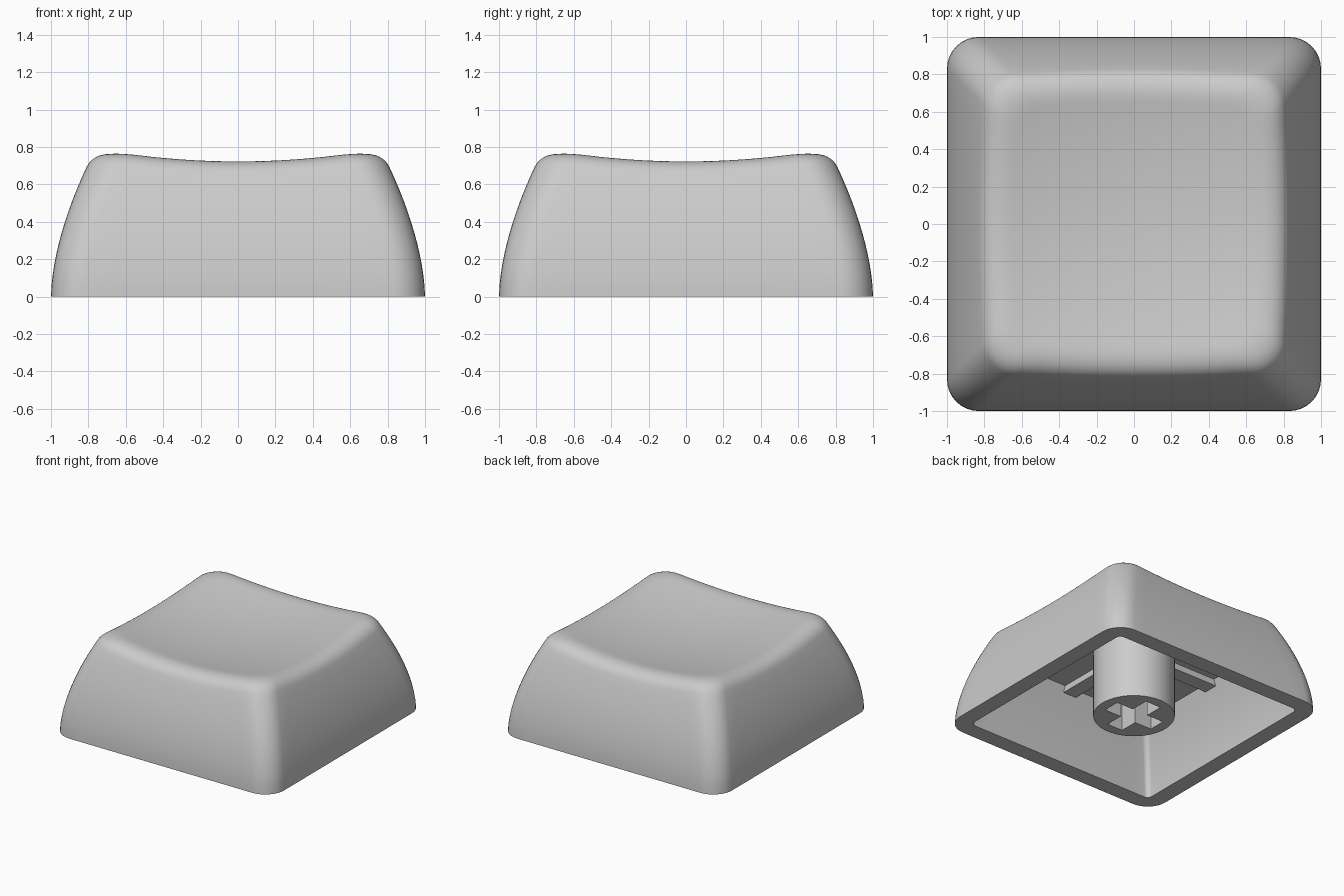
import bpy, bmesh
from math import sin, cos, pi, radians
from mathutils import Vector

cube = bpy.data.objects.get("Cube")
if cube:
    bpy.data.objects.remove(cube, do_unlink=True)

GREY = (0.6, 0.6, 0.6, 1)
plastic = bpy.data.materials.new("grey_plastic")
plastic.use_nodes = True
plastic.diffuse_color = GREY
plastic.node_tree.nodes["Principled BSDF"].inputs["Base Color"].default_value = GREY


def add_object(name, bm, smooth=True):
    bmesh.ops.recalc_face_normals(bm, faces=bm.faces)
    mesh = bpy.data.meshes.new(name)
    bm.to_mesh(mesh)
    bm.free()
    mesh.materials.append(plastic)
    ob = bpy.data.objects.new(name, mesh)
    bpy.context.collection.objects.link(ob)
    bpy.ops.object.select_all(action='DESELECT')
    ob.select_set(True)
    bpy.context.view_layer.objects.active = ob
    if smooth:
        bpy.ops.object.shade_smooth_by_angle(angle=radians(35))
    return ob


def add_box(bm, size, z0, z1):
    made = bmesh.ops.create_cube(bm, size=1)["verts"]
    for v in made:
        v.co = Vector((v.co.x * size[0], v.co.y * size[1], z1 if v.co.z > 0 else z0))


# Rounded square template: core position and outward normal of each point
ARC, SIDE = 8, 14
template = []
for q in range(4):
    a0 = q * pi / 2
    corner = Vector((cos(a0 + pi / 4), sin(a0 + pi / 4))) * 2 ** 0.5
    following = Vector((-corner.y, corner.x))
    for i in range(ARC + 1):
        a = a0 + i / ARC * pi / 2
        template.append((corner, Vector((cos(a), sin(a)))))
    for i in range(1, SIDE):
        template.append((corner.lerp(following, i / SIDE), Vector((cos(a), sin(a)))))


def point(t, half, radius, z):
    xy = t[0] * (half - radius) + t[1] * radius
    return Vector((xy.x, xy.y, z))


def wall(z):
    return 1 - 0.355 * z ** 1.7


def dish(x, y):
    return 0.664 + 0.128 * (x * x + y * y)


R_OUT, R_IN, THICK, CEILING = 0.17, 0.04, 0.135, 0.57


def section(t):
    """One strip running from the ceiling, round the rim and over the top."""
    inner = [point(t, wall(CEILING * k / 8) - THICK, R_IN, CEILING * k / 8)
             for k in range(8, -1, -1)]
    z = 0.75
    for _ in range(12):
        edge = point(t, wall(z), R_OUT, z)
        z = dish(edge.x, edge.y)
    edge.z = z
    low = z - 0.09
    outer = [point(t, wall(low * k / 12), R_OUT, low * k / 12) for k in range(13)]

    def on_dish(s):
        x, y = edge.x * s, edge.y * s
        return Vector((x, y, dish(x, y)))

    start, end = outer[-1], on_dish(0.82)
    fillet = []
    for k in range(1, 11):
        u = k / 10
        fillet.append(start * (1 - u) ** 2 + edge * (2 * u * (1 - u)) + end * u * u)
    top = [on_dish(0.82 * k / 10) for k in range(9, 0, -1)]
    return inner + outer + fillet + top


# Hollow cap with curved walls and a dished top
bm = bmesh.new()
strips = [[bm.verts.new(p) for p in section(t)] for t in template]
centre = bm.verts.new((0, 0, dish(0, 0)))
for i, a in enumerate(strips):
    b = strips[(i + 1) % len(strips)]
    for k in range(len(a) - 1):
        bm.faces.new((a[k], b[k], b[k + 1], a[k + 1]))
    bm.faces.new((a[-1], b[-1], centre))
bm.faces.new([s[0] for s in strips])
add_object("cap_shell", bm)

# Ribs crossing under the ceiling
for name, size in (("rib_sideways", (1.53, 0.12)), ("rib_lengthways", (0.12, 1.53))):
    bm = bmesh.new()
    add_box(bm, size, 0.52, 0.6)
    add_object(name, bm, smooth=False)

# Round stem with a cross-shaped socket
bm = bmesh.new()
bmesh.ops.create_cone(bm, cap_ends=True, segments=64, radius1=0.305, radius2=0.305, depth=0.59)
bmesh.ops.translate(bm, verts=bm.verts, vec=(0, 0, 0.305))
stem = add_object("stem", bm, smooth=False)
for size in ((0.445, 0.14), (0.14, 0.445)):
    bm = bmesh.new()
    add_box(bm, size, -0.2, 0.46)
    cutter = add_object("socket_cutter", bm, smooth=False)
    cutter.hide_render = True
    cut = stem.modifiers.new("socket", 'BOOLEAN')
    cut.operation, cut.solver, cut.object = 'DIFFERENCE', 'EXACT', cutter
    bpy.context.view_layer.objects.active = stem
    bpy.ops.object.modifier_apply(modifier=cut.name)
    bpy.data.objects.remove(cutter, do_unlink=True)
stem.select_set(True)
bpy.ops.object.shade_smooth_by_angle(angle=radians(35))
